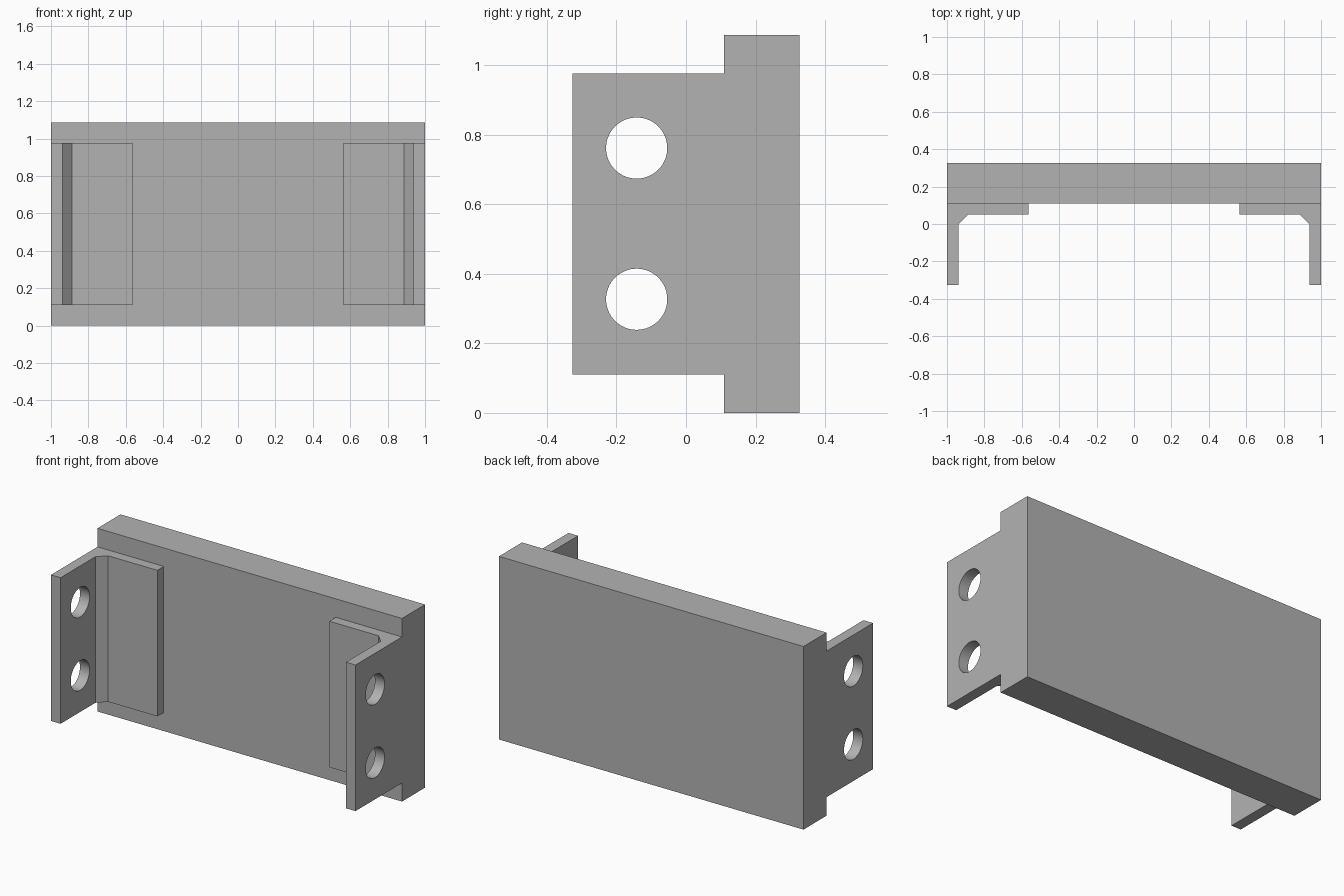
import bpy, bmesh
from mathutils import Matrix

cube = bpy.data.objects.get("Cube")
if cube:
    bpy.data.objects.remove(cube, do_unlink=True)

GREY = (0.45, 0.45, 0.45, 1.0)
steel = bpy.data.materials.new("plain grey")
steel.use_nodes = True
steel.diffuse_color = GREY
steel.node_tree.nodes["Principled BSDF"].inputs["Base Color"].default_value = GREY


def add_object(name, bm):
    bmesh.ops.recalc_face_normals(bm, faces=bm.faces)
    mesh = bpy.data.meshes.new(name)
    bm.to_mesh(mesh)
    bm.free()
    mesh.materials.append(steel)
    obj = bpy.data.objects.new(name, mesh)
    bpy.context.collection.objects.link(obj)
    return obj


def extrude_profile(name, points, z0, z1):
    bm = bmesh.new()
    face = bm.faces.new([bm.verts.new((x, y, z0)) for x, y in points])
    grown = bmesh.ops.extrude_face_region(bm, geom=[face])["geom"]
    top = [v for v in grown if isinstance(v, bmesh.types.BMVert)]
    bmesh.ops.translate(bm, verts=top, vec=(0, 0, z1 - z0))
    return add_object(name, bm)


# Back plate
extrude_profile("back_plate", [(-1, 0.11), (1, 0.11), (1, 0.326), (-1, 0.326)], 0, 1.087)

# Angle brackets with a chamfered inner corner
PROFILE = [(1, -0.326), (1, 0.11), (0.565, 0.11), (0.565, 0.05),
           (0.888, 0.05), (0.937, 0), (0.937, -0.326)]

# Bolt hole cutters, running through both flanges
bm = bmesh.new()
for z in (0.327, 0.762):
    bmesh.ops.create_cone(bm, cap_ends=True, segments=64, radius1=0.088, radius2=0.088, depth=3,
                          matrix=Matrix.Translation((0, -0.142, z)) @ Matrix.Rotation(1.570796, 4, "Y"))
cutter = add_object("bolt_hole_cutter", bm)
cutter.hide_render = True

for name, side in (("left_bracket", 1), ("right_bracket", -1)):
    bracket = extrude_profile(name, [(side * x, y) for x, y in PROFILE], 0.11, 0.977)
    holes = bracket.modifiers.new("bolt_holes", "BOOLEAN")
    holes.operation = "DIFFERENCE"
    holes.solver = "EXACT"
    holes.object = cutter
    bpy.ops.object.select_all(action="DESELECT")
    bracket.select_set(True)
    bpy.context.view_layer.objects.active = bracket
    bpy.ops.object.modifier_apply(modifier=holes.name)
    bpy.ops.object.shade_smooth_by_angle()

bpy.data.objects.remove(cutter, do_unlink=True)
